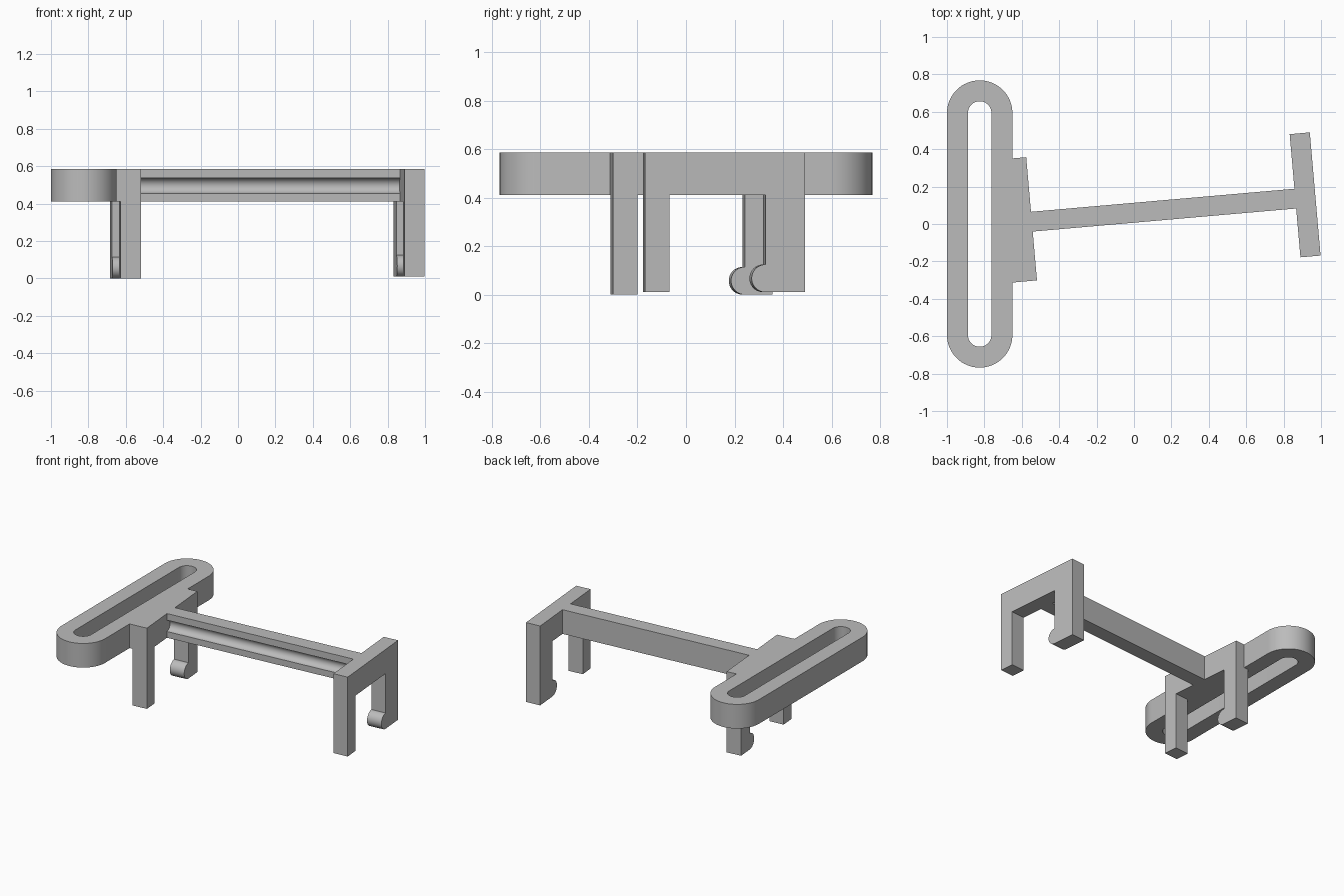
import bpy, bmesh
from math import pi, sin, cos, radians
from mathutils import Matrix

if "Cube" in bpy.data.objects:
    bpy.data.objects.remove(bpy.data.objects["Cube"], do_unlink=True)

GREY = (0.5, 0.5, 0.5, 1.0)
mat = bpy.data.materials.new("plain grey")
mat.use_nodes = True
mat.diffuse_color = GREY
mat.node_tree.nodes["Principled BSDF"].inputs["Base Color"].default_value = GREY

TILT = Matrix.Rotation(radians(5), 4, "Z")   # the frame runs at a slight angle
LOW, TOP = 0.41, 0.585


def finish(name, bm, matrix=Matrix.Identity(4)):
    bmesh.ops.recalc_face_normals(bm, faces=bm.faces)
    mesh = bpy.data.meshes.new(name)
    bm.to_mesh(mesh)
    bm.free()
    mesh.materials.append(mat)
    obj = bpy.data.objects.new(name, mesh)
    obj.matrix_world = matrix
    bpy.context.collection.objects.link(obj)
    bpy.ops.object.select_all(action="DESELECT")
    obj.select_set(True)
    bpy.context.view_layer.objects.active = obj
    bpy.ops.object.shade_smooth_by_angle(angle=radians(30))
    return obj


def prism(name, points, offset, matrix=Matrix.Identity(4)):
    """Extrude a flat outline along an offset."""
    bm = bmesh.new()
    face = bm.faces.new([bm.verts.new(p) for p in points])
    new = bmesh.ops.extrude_face_region(bm, geom=[face], use_keep_orig=True)["geom"]
    bmesh.ops.translate(bm, vec=offset, verts=[v for v in new if isinstance(v, bmesh.types.BMVert)])
    return finish(name, bm, matrix)


def arc(cy, cz, r, start, end, n=20):
    return [(cy + r * cos(start + (end - start) * i / n),
             cz + r * sin(start + (end - start) * i / n)) for i in range(n + 1)]


# Clip bracket: two legs, a bridge and a rounded hook on the rear leg
def bracket(name, x, width, foot, inner):
    front, back, r = -0.255, 0.406, 0.057
    outline = [(front, foot), (-0.153, foot), (-0.153, LOW), (inner, LOW)]
    outline += arc(inner, foot + r, r, pi / 2, 3 * pi / 2)
    outline += [(back, foot), (back, TOP), (front, TOP)]
    prism(name, [(x, y, z) for y, z in outline], (width, 0, 0), TILT)


bracket("right_bracket", -0.652, 0.109, 0.0, 0.291)
bracket("left_bracket", 0.871, 0.108, 0.01, 0.243)

# Cross beam with a half-round groove along its front
section = [(0.007, LOW)] + arc(0.007, 0.496, 0.041, -pi / 2, pi / 2)
section += [(0.007, TOP), (0.113, TOP), (0.113, LOW)]
prism("cross_beam", [(-0.543, y, z) for y, z in section], (1.414, 0, 0), TILT)

# Small wedge filling the gap between bracket and slotted plate
prism("bracket_wedge", [(-0.65, -0.313, LOW), (-0.627, -0.311, LOW), (-0.65, -0.05, LOW)],
      (0, 0, TOP - LOW))


# Long slotted plate with round ends
def stadium(r):
    half = 0.593
    return [(x - 0.825, y) for x, y in arc(0, half, r, 0, pi, 32) + arc(0, -half, r, pi, 2 * pi, 32)]


bm = bmesh.new()
loops = [[bm.verts.new((x, y, z)) for x, y in stadium(r)]
         for r, z in ((0.175, LOW), (0.175, TOP), (0.063, TOP), (0.063, LOW))]
for a, b in zip(loops, loops[1:] + loops[:1]):
    for i in range(len(a)):
        j = (i + 1) % len(a)
        bm.faces.new((a[i], a[j], b[j], b[i]))
finish("slotted_plate", bm)
